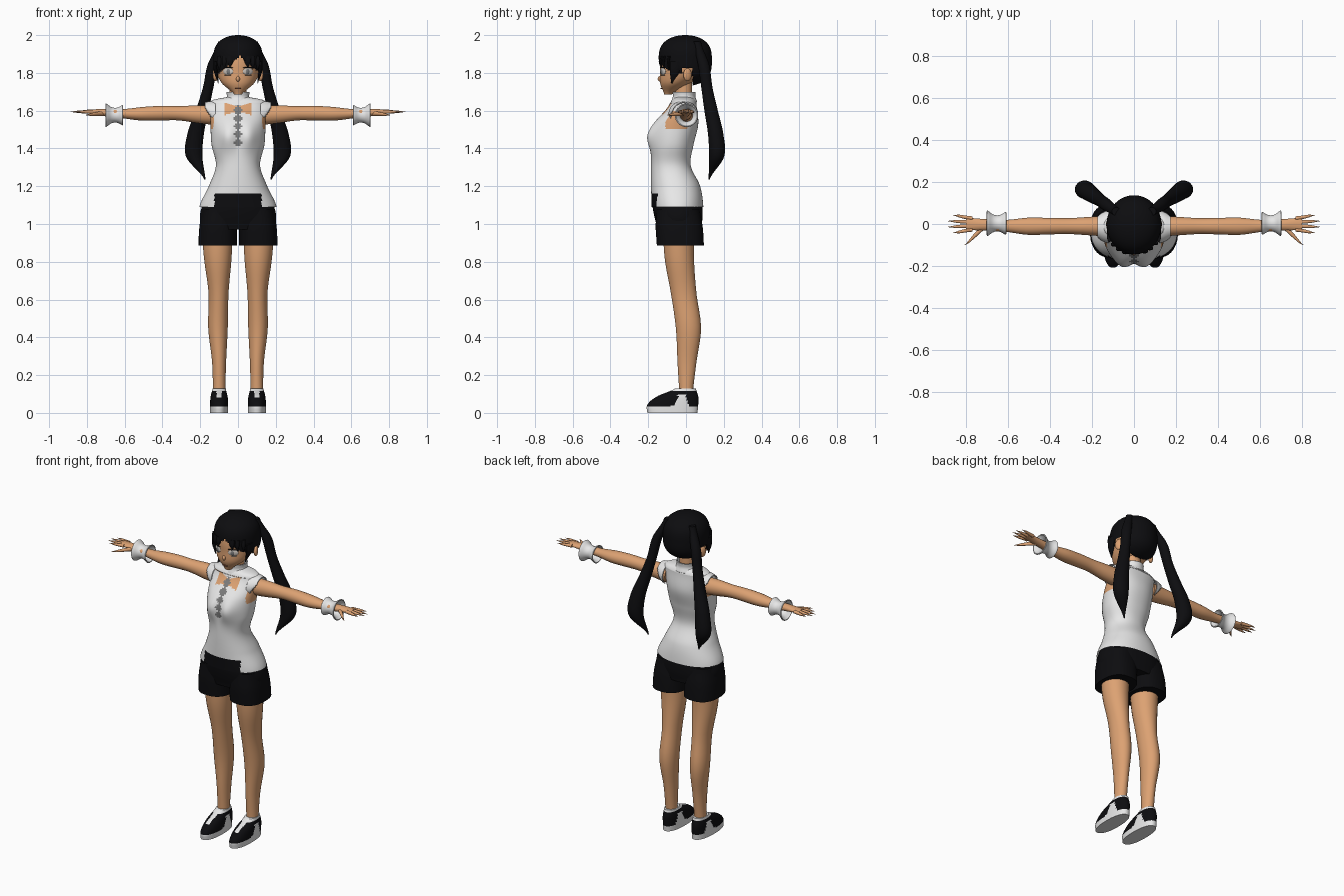
import bpy, bmesh, math
from mathutils import Vector

if "Cube" in bpy.data.objects:
    bpy.data.objects.remove(bpy.data.objects["Cube"], do_unlink=True)


def material(name, red, green, blue):
    mat = bpy.data.materials.new(name)
    mat.use_nodes = True
    mat.diffuse_color = (red, green, blue, 1)
    bsdf = mat.node_tree.nodes["Principled BSDF"]
    bsdf.inputs["Base Color"].default_value = mat.diffuse_color
    bsdf.inputs["Roughness"].default_value = 0.8
    return mat


SKIN = material("skin", 0.72, 0.36, 0.17)
WHITE = material("white cloth", 0.8, 0.8, 0.8)
BLACK = material("black", 0.004, 0.004, 0.005)
GREY = material("grey trim", 0.2, 0.2, 0.2)
PALE = material("eye white", 0.6, 0.55, 0.5)
LIP = material("lip brown", 0.25, 0.08, 0.04)


def along(values, t):
    """Value at t of a smooth curve through evenly spaced values, a rule or a constant."""
    if callable(values):
        return values(t)
    if not isinstance(values, list):
        return values
    last = len(values) - 1
    i = min(int(t * last), last - 1)
    f = t * last - i
    a, b, c, d = (values[max(0, min(last, i + k))] for k in (-1, 0, 1, 2))
    return b + f / 2 * (c - a + f * (2 * a - 5 * b + 4 * c - d + f * (3 * b - a - 3 * c + d)))


def finish(name, bm, mats, paint=None, thick=0):
    bmesh.ops.recalc_face_normals(bm, faces=bm.faces)
    if paint:
        for face in bm.faces:
            face.material_index = mats.index(paint(face.calc_center_median()))
    mesh = bpy.data.meshes.new(name)
    bm.to_mesh(mesh)
    bm.free()
    for mat in mats:
        mesh.materials.append(mat)
    mesh.shade_smooth()
    mesh.set_sharp_from_angle(angle=math.radians(55))
    ob = bpy.data.objects.new(name, mesh)
    bpy.context.collection.objects.link(ob)
    if thick:
        ob.modifiers.new("thickness", "SOLIDIFY").thickness = thick
    return ob


def loft(name, span, u, v, wide, deep, mats, axis="Z", sides=24, rows=24, mirror=1, power=2,
         caps=True, warp=None, keep=None, paint=None, thick=0):
    """Skin over oval rings along z (u, v are x, y) or along x (u, v are y, z)."""
    bm = bmesh.new()
    rings = []
    for row in range(rows + 1):
        t = (1 - math.cos(math.pi * row / rows)) / 2
        pos = span[0] + t * (span[1] - span[0])
        ring = []
        for i in range(sides):
            angle = math.tau * (i + 0.5) / sides
            c, s = math.cos(angle), math.sin(angle)
            pu = along(u, t) + max(along(wide, t), 0.001) * math.copysign(abs(c) ** (2 / power), c)
            pv = along(v, t) + max(along(deep, t), 0.001) * math.copysign(abs(s) ** (2 / power), s)
            p = Vector((pu, pv, pos) if axis == "Z" else (pos, pu, pv))
            if warp:
                warp(p, s)
            p.x *= mirror
            ring.append(bm.verts.new(p))
        rings.append(ring)
    for low, high in zip(rings, rings[1:]):
        for i in range(sides):
            j = (i + 1) % sides
            bm.faces.new((low[i], low[j], high[j], high[i]))
    if caps:
        bm.faces.new(rings[0])
        bm.faces.new(rings[-1])
    if keep:
        cut = [face for face in bm.faces if not keep(face.calc_center_median())]
        bmesh.ops.delete(bm, geom=cut, context="FACES")
    return finish(name, bm, mats, paint, thick)


def ball(name, loc, size, mat, turn=0):
    bm = bmesh.new()
    bmesh.ops.create_uvsphere(bm, u_segments=20, v_segments=12, radius=1)
    bmesh.ops.scale(bm, vec=size, verts=bm.verts)
    ob = finish(name, bm, [mat])
    ob.location = loc
    ob.rotation_euler.z = turn


# Blouse with bust, front shorts panel, placket, bow and armholes
def bust(p, s):
    spread = ((abs(p.x) - 0.06) / 0.055) ** 2 + ((p.z - 1.46) / 0.07) ** 2
    p.y -= 0.036 * max(0, -s) * math.exp(-spread)


def blouse_paint(c):
    across = abs(c.x)
    front = c.y < -0.08
    if front and c.z < 1.16 and across < 0.125:
        return BLACK
    if front and 1.41 < c.z < 1.63 and across < 0.015 + 0.006 * math.sin(c.z * 150):
        return GREY
    bow = c.y < -0.03 and across < 0.075 and abs(c.z - 1.61) < 0.01 + across / 3
    armhole = across > 0.128 and 1.5 < c.z < 1.6 and -0.11 < c.y < 0.04
    return SKIN if bow or armhole else WHITE


loft("blouse", (1.09, 1.64), 0, [-.045, -.055, -.08, -.07, -.05, -.015],
     wide=[.205, .155, .117, .14, .146, .15], deep=[.137, .13, .105, .11, .115, .07],
     mats=[WHITE, BLACK, GREY, SKIN], sides=112, rows=72, power=2.15, caps=False,
     warp=bust, paint=blouse_paint)
loft("shoulder_yoke", (1.64, 1.675), 0, -.013, wide=[.15, .13, .05], deep=[.07, .06, .045],
     mats=[WHITE], sides=56, rows=10, power=2.15)
loft("collar", (1.645, 1.7), 0, -.01, wide=[.068, .054, .056], deep=[.064, .054, .056],
     mats=[WHITE], caps=False, rows=8, thick=0.006)
loft("neck", (1.6, 1.76), 0, -.012, wide=.045, deep=.045, mats=[SKIN], rows=6)
loft("shorts_seat", (.97, 1.16), 0, [-.035, -.05], wide=[.19, .203, .19, .16],
     deep=[.115, .127, .132, .124], mats=[BLACK], sides=40, power=2.3)

# Head and face
loft("head", (1.685, 1.98), 0, [-.095, -.057, -.02, -.01, -.005, 0],
     wide=[.02, .085, .113, .118, .11, .05], deep=[.02, .08, .118, .128, .118, .06],
     mats=[SKIN], sides=40, rows=32)
ball("nose", (0, -.136, 1.768), (.01, .014, .015), SKIN)
ball("mouth", (0, -.129, 1.717), (.018, .006, .003), LIP)


# Hair cap with a cut hairline and fringe
def dome(t):
    return math.sqrt(max(0, 1 - abs(2 * t - 1) ** 3))


def hair_keep(c):
    if c.y > 0.035:
        return True
    if c.y > -0.02:
        return c.z > 1.825
    return c.z > 1.89 - 0.85 * abs(c.x - 0.01)


loft("hair_cap", (1.73, 2), 0, -.004, wide=lambda t: 0.131 * dome(t), deep=lambda t: 0.141 * dome(t),
     mats=[BLACK], sides=80, rows=64, keep=hair_keep)
for x in (-.095, -.07, -.04, .05, .075, .1):
    y = -0.14 * math.sqrt(1 - (x / 0.131) ** 2) - 0.004
    loft("fringe_lock", (1.835 - abs(x) / 5, 1.89), [x * 1.06, x, x * .95], [y + .004, y, y + .006],
         wide=[.002, .016, .02], deep=[.002, .007, .009], mats=[BLACK], sides=10, rows=10)


# Saddle shoe colours: sole, side panel, tongue and rim are white
def shoe_paint(c):
    rise = 0.1 - c.z
    sole = c.z < 0.03
    saddle = rise > 0 and -0.035 - 0.6 * rise < c.y < -0.005 + 0.3 * rise
    tongue = c.z > 0.085 and abs(abs(c.x) - 0.1) < 0.014 and c.y < -0.05
    rim = c.z > 0.118
    return WHITE if sole or saddle or tongue or rim else BLACK


# Everything that comes in pairs
for side, tag in ((1, "left"), (-1, "right")):
    loft(tag + "_leg", (.08, 1), [.1, .1, .106, .103, .107, .11], [0, .005, .013, -.012, -.035, -.037],
         wide=[.033, .037, .052, .053, .073, .083], deep=[.035, .05, .067, .068, .078, .085],
         mats=[SKIN], mirror=side, sides=28, rows=36)
    loft(tag + "_shorts_leg", (.885, 1.08), [.108, .105, .098], [-.03, -.036, -.042],
         wide=[.102, .1, .093], deep=[.125, .125, .115], mats=[BLACK], mirror=side, sides=32, power=2.5)
    loft(tag + "_shoe", (0, .13), .1, [-.072, -.07, -.045, -.003], wide=[.048, .048, .045, .035],
         deep=[.133, .135, .11, .055], mats=[BLACK, WHITE], mirror=side, sides=64, power=2.3,
         paint=shoe_paint)

    # Arm and hand
    loft(tag + "_arm", (.12, .8), [-.01, -.01, -.01, 0], [1.577, 1.587, 1.583, 1.595],
         wide=[.05, .044, .038, .04, .041, .029, .027, .03],
         deep=[.052, .047, .038, .039, .036, .025, .02, .01],
         mats=[SKIN], axis="X", mirror=side, rows=40)
    for i, finger in enumerate(("index", "middle", "ring", "little")):
        fan = i - 1.5
        loft(f"{tag}_{finger}_finger", (.77, .89 - .012 * fan ** 2), [.018 * fan, .028 * fan], 1.594,
             wide=[.01, .009, .007, .001], deep=[.01, .009, .006, .001],
             mats=[SKIN], axis="X", mirror=side, sides=10, rows=10)
    loft(tag + "_thumb", (.71, .808), [-.012, -.055, -.1], [1.586, 1.577], wide=[.015, .014, .01, .001],
         deep=[.014, .011, .008, .001], mats=[SKIN], axis="X", mirror=side, sides=12, rows=12)
    loft(tag + "_cuff", (.61, .7), .003, 1.576, wide=[.055, .04, .042, .062], deep=[.054, .04, .043, .063],
         mats=[WHITE], axis="X", mirror=side, caps=False, rows=14, thick=0.006)
    loft(tag + "_shoulder_cap", (.12, .174), -.014, 1.585, wide=[.078, .07, .058], deep=[.066, .065, .06],
         mats=[WHITE], axis="X", mirror=side, sides=32, rows=10, caps=False, thick=0.005,
         keep=lambda c: c.z > 1.53 + 1.6 * (abs(c.x) - 0.12))

    # Ear, eye and side lock
    turn = side * 0.48
    ball(tag + "_ear", (side * .118, .008, 1.79), (.013, .024, .034), SKIN, turn)
    ball(tag + "_eye", (side * .052, -.122, 1.808), (.03, .007, .02), PALE, turn)
    ball(tag + "_iris", (side * .05, -.126, 1.807), (.013, .006, .016), GREY, turn)
    ball(tag + "_upper_lash", (side * .054, -.122, 1.828), (.031, .009, .003), BLACK, turn)
    ball(tag + "_lower_lash", (side * .053, -.121, 1.788), (.02, .007, .002), GREY, turn)
    loft(tag + "_side_lock", (1.745, 1.86), [.104, .117, .118], [-.075, -.06, -.05],
         wide=[.002, .01, .012], deep=[.003, .026, .036], mats=[BLACK], mirror=side, sides=12, rows=12)

    # Long tied hair, sweeping out and back
    sweep = [.175, .232, .224, .19, .158, .133, .085]
    loft(tag + "_ponytail", (1.235, 1.965), sweep, [0.7 * x for x in sweep],
         wide=[.003, .044, .044, .035, .028, .028, .02], deep=[.003, .04, .041, .036, .03, .03, .02],
         mats=[BLACK], mirror=side, sides=20, rows=40)
